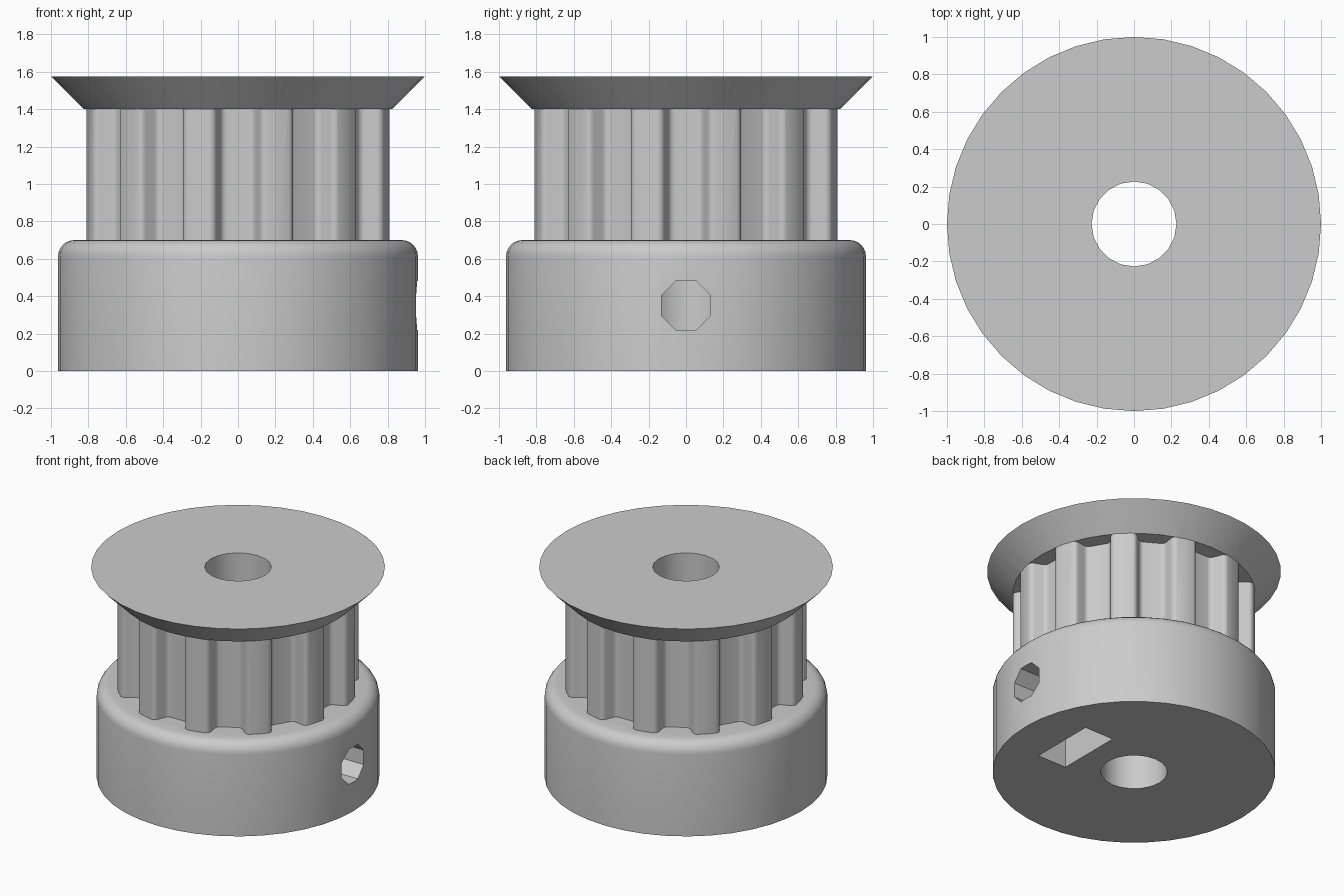
import bpy, bmesh
from math import sin, cos, pi, radians, sqrt
from mathutils import Matrix

if "Cube" in bpy.data.objects:
    bpy.data.objects.remove(bpy.data.objects["Cube"])

MM = 0.0875          # one design millimetre in scene units
TEETH = 12
R = 0.825            # outer radius of the teeth

metal = bpy.data.materials.new("light_grey")
metal.diffuse_color = (0.6, 0.6, 0.6, 1)
metal.use_nodes = True
metal.node_tree.nodes["Principled BSDF"].inputs["Base Color"].default_value = metal.diffuse_color


def make(name, bm):
    bmesh.ops.recalc_face_normals(bm, faces=bm.faces)
    me = bpy.data.meshes.new(name)
    bm.to_mesh(me)
    bm.free()
    ob = bpy.data.objects.new(name, me)
    me.materials.append(metal)
    bpy.context.collection.objects.link(ob)
    return ob


def loft(name, rings, matrix=Matrix()):
    """Closed solid through rings of equal point count."""
    bm = bmesh.new()
    loops = [[bm.verts.new(matrix @ Matrix.Translation(p).translation) for p in ring]
             for ring in rings]
    n = len(loops[0])
    for a, b in zip(loops, loops[1:]):
        for i in range(n):
            j = (i + 1) % n
            bm.faces.new((a[i], a[j], b[j], b[i]))
    bm.faces.new(loops[0][::-1])
    bm.faces.new(loops[-1])
    return make(name, bm)


def ring(r, z, n, turn=0.0):
    return [(r * cos(2 * pi * i / n + turn), r * sin(2 * pi * i / n + turn), z)
            for i in range(n)]


def prism(name, outline, z0, z1, matrix=Matrix()):
    return loft(name, [[(x, y, z) for x, y in outline] for z in (z0, z1)], matrix)


def combine(target, tool, operation):
    mod = target.modifiers.new(tool.name, 'BOOLEAN')
    mod.object, mod.operation, mod.solver = tool, operation, 'EXACT'
    bpy.context.view_layer.objects.active = target
    bpy.ops.object.modifier_apply(modifier=mod.name)
    bpy.data.objects.remove(tool, do_unlink=True)


# Hub with a rounded top edge
f = 0.0875
hub = [ring(0.9625, 0, 40)]
for k in range(7):
    a = k * pi / 12
    hub.append(ring(0.9625 - f + f * cos(a), 0.7 - f + f * sin(a), 40))
pulley = loft("toothed_pulley", hub)

# Half of one belt groove: (half width, depth), rounded lip and rounded floor
half = []
for k in range(6):
    t = radians(14 * k)
    half.append((1.632 - 0.41 * sin(t), 0.41 - 0.41 * cos(t)))
for k in range(5, -1, -1):
    t = radians(14 * k)
    half.append((0.624 + 0.41 * sin(t), 0.78 + 0.41 * cos(t)))
half = [(w * 1.061 * MM, d * MM) for w, d in half]
lip_y = sqrt(R * R - half[0][0] ** 2)
groove = [(w, lip_y - d) for w, d in half] + [(-w, lip_y - d) for w, d in half[::-1]]

# Toothed drum: grooves repeated around, one extra point on every tooth crest
outline = []
for i in range(TEETH):
    a = -2 * pi * i / TEETH
    points = [(x, y) for x, y in groove[::-1]]
    crest = pi / TEETH
    points.append((R * sin(crest), R * cos(crest)))
    outline += [(x * cos(a) - y * sin(a), x * sin(a) + y * cos(a)) for x, y in points]
combine(pulley, prism("drum", outline, 0.6, 1.5), 'UNION')

# Flared belt flange
combine(pulley, loft("flange", [ring(R, 1.4, 40), ring(1.0, 1.575, 40)]), 'UNION')

# Shaft bore
combine(pulley, loft("bore", [ring(0.227, -0.1, 20), ring(0.227, 1.7, 20)]), 'DIFFERENCE')

# Set screw hole along +x
along_x = Matrix.Translation((0, 0, 0.35)) @ Matrix.Rotation(pi / 2, 4, 'Y')
r8 = 0.131 / cos(pi / 8)
screw = loft("screw_hole", [ring(r8, 0.0, 8, pi / 8), ring(r8, 1.2, 8, pi / 8)], along_x)
combine(pulley, screw, 'DIFFERENCE')

# Captive nut slot, open at the bottom with a pointed top (local -x is up)
w = 0.249
slot = [(0.5, -w), (0.5, w), (-0.144, w), (-0.288, 0), (-0.144, -w)]
combine(pulley, prism("nut_slot", slot, 0.40, 0.64, along_x), 'DIFFERENCE')

# Smooth round surfaces, keep edges crisp
bpy.ops.object.select_all(action='DESELECT')
pulley.select_set(True)
bpy.context.view_layer.objects.active = pulley
bpy.ops.object.shade_smooth_by_angle(angle=radians(30))
